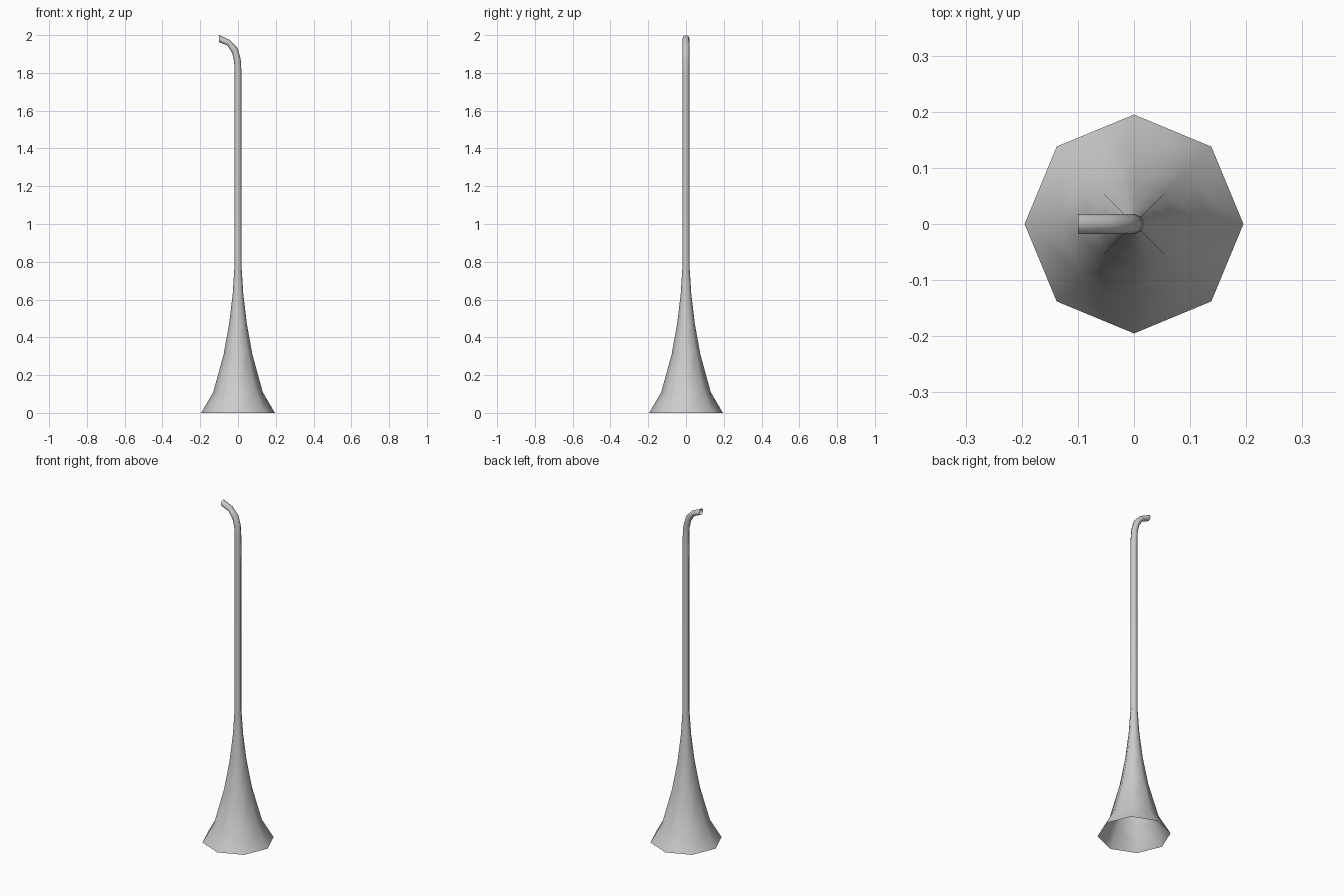
import bpy, bmesh, math

if "Cube" in bpy.data.objects:
    bpy.data.objects.remove(bpy.data.objects["Cube"])

SIDES = 8

# flared bell and straight pipe: (height, radius)
profile = [(0, .195), (.11, .131), (.31, .076), (.47, .047),
           (.63, .028), (.77, .019), (1.77, .018)]
# each ring: (outer x, outer z, inner x, inner z, half width in y)
rings = [(r, z, -r, z, r) for z, r in profile]
# bent mouth end
rings += [(.018, 1.81, -.018, 1.825, .018),
          (.014, 1.875, -.021, 1.862, .018),
          (-.003, 1.932, -.031, 1.906, .018),
          (-.043, 1.974, -.056, 1.945, .018),
          (-.10, 2.0, -.10, 1.963, .018)]

bm = bmesh.new()
loops = []
for ox, oz, ix, iz, w in rings:
    loop = []
    for i in range(SIDES):
        a = 2 * math.pi * i / SIDES
        c, s = math.cos(a), math.sin(a)
        loop.append(bm.verts.new(((ox + ix) / 2 + c * (ox - ix) / 2, w * s,
                                  (oz + iz) / 2 + c * (oz - iz) / 2)))
    loops.append(loop)

# skin between rings, both ends left open
for a, b in zip(loops, loops[1:]):
    for i in range(SIDES):
        j = (i + 1) % SIDES
        bm.faces.new((a[i], a[j], b[j], b[i])).smooth = True

mesh = bpy.data.meshes.new("horn_tube")
bm.to_mesh(mesh)
bm.free()
horn = bpy.data.objects.new("horn_tube", mesh)
bpy.context.collection.objects.link(horn)
